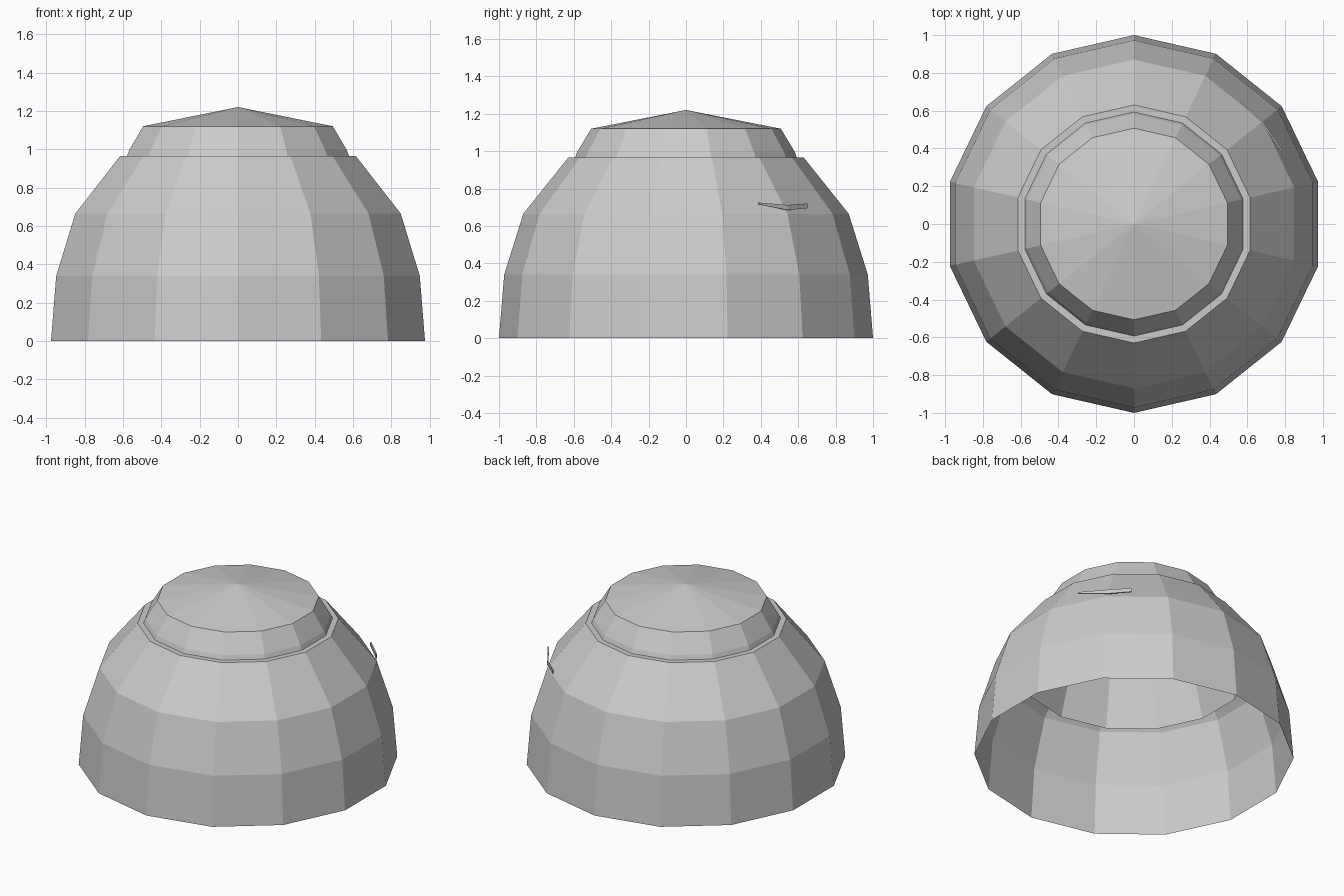
import bpy, bmesh, math

SIDES = 14

old = bpy.data.objects.get("Cube")
if old:
    bpy.data.objects.remove(old, do_unlink=True)

grey = bpy.data.materials.new("light_grey")
grey.use_nodes = True
colour = (0.6, 0.6, 0.6, 1)
grey.diffuse_color = colour
grey.node_tree.nodes["Principled BSDF"].inputs["Base Color"].default_value = colour


def finish(name, bm):
    mesh = bpy.data.meshes.new(name)
    bm.to_mesh(mesh)
    bm.free()
    mesh.materials.append(grey)
    obj = bpy.data.objects.new(name, mesh)
    bpy.context.collection.objects.link(obj)
    return obj


def lathe(name, profile):
    """Turn (radius, height) points about z, keeping a corner on the y axis."""
    bm = bmesh.new()
    verts = [bm.verts.new((0, r, z)) for r, z in profile]
    edges = [bm.edges.new(pair) for pair in zip(verts, verts[1:])]
    bmesh.ops.spin(bm, geom=verts + edges, cent=(0, 0, 0), axis=(0, 0, 1),
                   angle=math.tau, steps=SIDES, use_merge=False)
    bmesh.ops.remove_doubles(bm, verts=bm.verts, dist=0.0005)
    bmesh.ops.recalc_face_normals(bm, faces=bm.faces)
    # Make the shell face outwards
    side = max(bm.faces, key=lambda f: f.calc_center_median().xy.length)
    if side.normal.dot(side.calc_center_median()) < 0:
        bmesh.ops.reverse_faces(bm, faces=bm.faces)
    return finish(name, bm)


# Open outer shell with a narrow flat ledge at its top
lathe("outer_dome", [(1, 0), (0.972, 0.34), (0.87, 0.665),
                     (0.63, 0.965), (0.59, 0.965)])

# Cap with a shallow pointed top; its skirt hangs inside the outer shell
lathe("cap", [(0.71, 0.6), (0.593, 0.965), (0.582, 0.995),
              (0.507, 1.12), (0, 1.22)])

# Thin bent sliver standing off one corner of the outer shell
bm = bmesh.new()
lower = [bm.verts.new(p) for p in ((0.785, 0.39, 0.715), (0.68, 0.545, 0.685), (0.566, 0.65, 0.695))]
upper = [bm.verts.new(p) for p in ((0.785, 0.39, 0.725), (0.68, 0.545, 0.712), (0.566, 0.65, 0.72))]
for i in range(2):
    bm.faces.new((lower[i], lower[i + 1], upper[i + 1], upper[i]))
sliver = finish("corner_sliver", bm)
thick = sliver.modifiers.new("thickness", 'SOLIDIFY')
thick.thickness = 0.008
